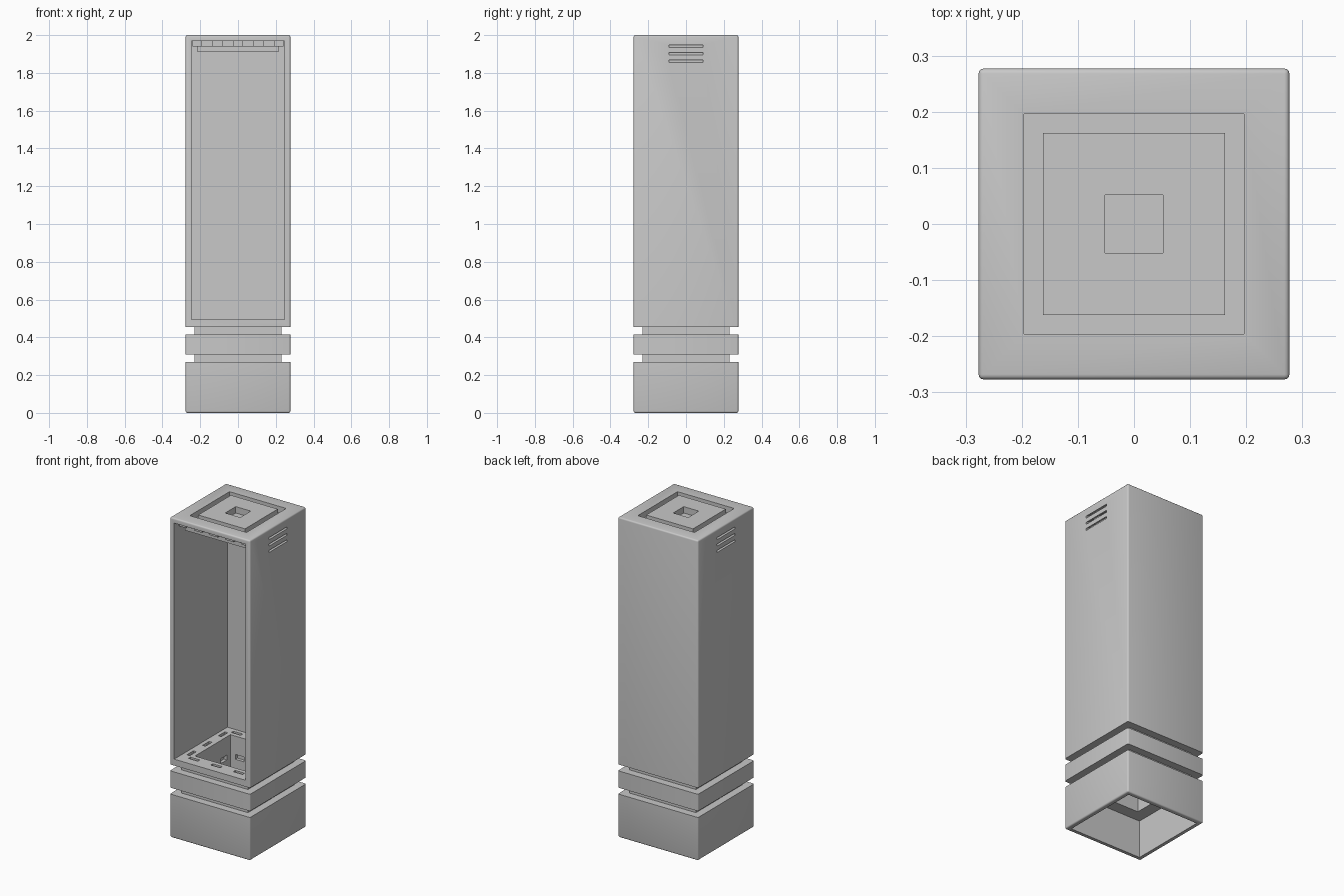
import bpy, bmesh, math
from mathutils import Matrix, Vector

cube = bpy.data.objects.get("Cube")
if cube:
    bpy.data.objects.remove(cube, do_unlink=True)

grey = bpy.data.materials.new("plain_grey")
grey.use_nodes = True
colour = (0.58, 0.58, 0.58, 1)
grey.diffuse_color = colour
grey.node_tree.nodes["Principled BSDF"].inputs["Base Color"].default_value = colour

HALF = 0.277      # outer half width
INNER = 0.247     # half width inside the shell
HOLE = 0.175      # half width of the central shaft


def add_box(bm, centre, size, tilt=0):
    m = (Matrix.Translation(centre) @ Matrix.Rotation(tilt, 4, 'Y')
         @ Matrix.Diagonal(Vector(size)).to_4x4())
    bmesh.ops.create_cube(bm, size=1, matrix=m)


def make_object(name, bm):
    mesh = bpy.data.meshes.new(name)
    bm.to_mesh(mesh)
    bm.free()
    obj = bpy.data.objects.new(name, mesh)
    bpy.context.collection.objects.link(obj)
    return obj


def block(name, half, z0, z1, bevel=None):
    """Square block; bevel is a rule choosing which edges are rounded."""
    bm = bmesh.new()
    add_box(bm, (0, 0, (z0 + z1) / 2), (2 * half, 2 * half, z1 - z0))
    if bevel:
        edges = [e for e in bm.edges if bevel(e)]
        bmesh.ops.bevel(bm, geom=edges, offset=0.009, segments=3,
                        profile=0.5, affect='EDGES')
    obj = make_object(name, bm)
    obj.data.materials.append(grey)
    return obj


def cut(obj, boxes):
    """Subtract separate boxes, each (centre, size[, tilt])."""
    bm = bmesh.new()
    for b in boxes:
        add_box(bm, *b)
    cutter = make_object("cutter", bm)
    cutter.hide_render = True
    mod = obj.modifiers.new("cut", 'BOOLEAN')
    mod.operation = 'DIFFERENCE'
    mod.solver = 'EXACT'
    mod.object = cutter
    bpy.context.view_layer.objects.active = obj
    bpy.ops.object.modifier_apply(modifier=mod.name)
    bpy.data.objects.remove(cutter, do_unlink=True)


def square(half, z0, z1):
    return ((0, 0, (z0 + z1) / 2), (2 * half, 2 * half, z1 - z0))


def around(offsets, dist, z, length, width, height):
    """The same small slots repeated along all four sides."""
    boxes = []
    for side in (-1, 1):
        for o in offsets:
            boxes.append(((o, side * dist, z), (length, width, height)))
            boxes.append(((side * dist, o, z), (width, length, height)))
    return boxes


def upright(e):
    a, b = e.verts
    return abs(a.co.z - b.co.z) > 0.01


def is_level(z):
    return lambda e: upright(e) or all(abs(v.co.z - z) < 0.001 for v in e.verts)


# Base, hollow underneath
base = block("base", HALF, 0, 0.27, is_level(0))
cut(base, [square(0.25, -0.1, 0.235)])
cut(base, [square(HOLE, 0.2, 0.3)])

# Two recessed necks
for name, z0, z1 in (("lower_neck", 0.27, 0.31), ("upper_neck", 0.415, 0.455)):
    neck = block(name, 0.23, z0, z1)
    cut(neck, [square(HOLE, z0 - 0.1, z1 + 0.1)])

# Middle ring with pockets in the shaft walls
ring = block("middle_ring", HALF, 0.31, 0.415, upright)
cut(ring, [square(HOLE, 0.2, 0.5)])
cut(ring, around((-0.11, 0.11), HOLE, 0.365, 0.06, 0.04, 0.03))

# Tall case, open at the front
case = block("case", HALF, 0.455, 2.0, is_level(2.0))
cut(case, [((0, -0.0265, 1.2325), (2 * INNER, 0.547, 1.475))])
cut(case, [square(HOLE, 0.4, 0.6)])
cut(case, around((-0.155, 0, 0.155), 0.212, 0.495, 0.065, 0.02, 0.03))
cut(case, [square(0.196, 1.95, 2.1)])

# Tilted vents on both sides
cut(case, [((s * 0.262, 0, z), (0.05, 0.18, 0.011), s * math.radians(30))
           for s in (-1, 1) for z in (1.87, 1.91, 1.95)])

# Ceiling panel, notched round its edge, and the block below it
panel = block("ceiling_panel", 0.24, 1.94, 1.97)
cut(panel, [square(0.196, 1.96, 2.1)])
cut(panel, around((-0.165, -0.055, 0.055, 0.165), 0.24, 1.955, 0.055, 0.03, 0.1))
block("ceiling_block", 0.215, 1.91, 1.942)

# Raised centre of the top, with a square recess
centre = block("top_centre", 0.162, 1.955, 2.0)
cut(centre, [square(0.052, 1.96, 2.1)])

# Keep flat faces crisp and the rounded edges smooth
bpy.ops.object.select_all(action='DESELECT')
for obj in bpy.context.scene.objects:
    if obj.type == 'MESH' and grey.name in obj.data.materials:
        obj.select_set(True)
        bpy.context.view_layer.objects.active = obj
bpy.ops.object.shade_smooth_by_angle(angle=math.radians(35))
